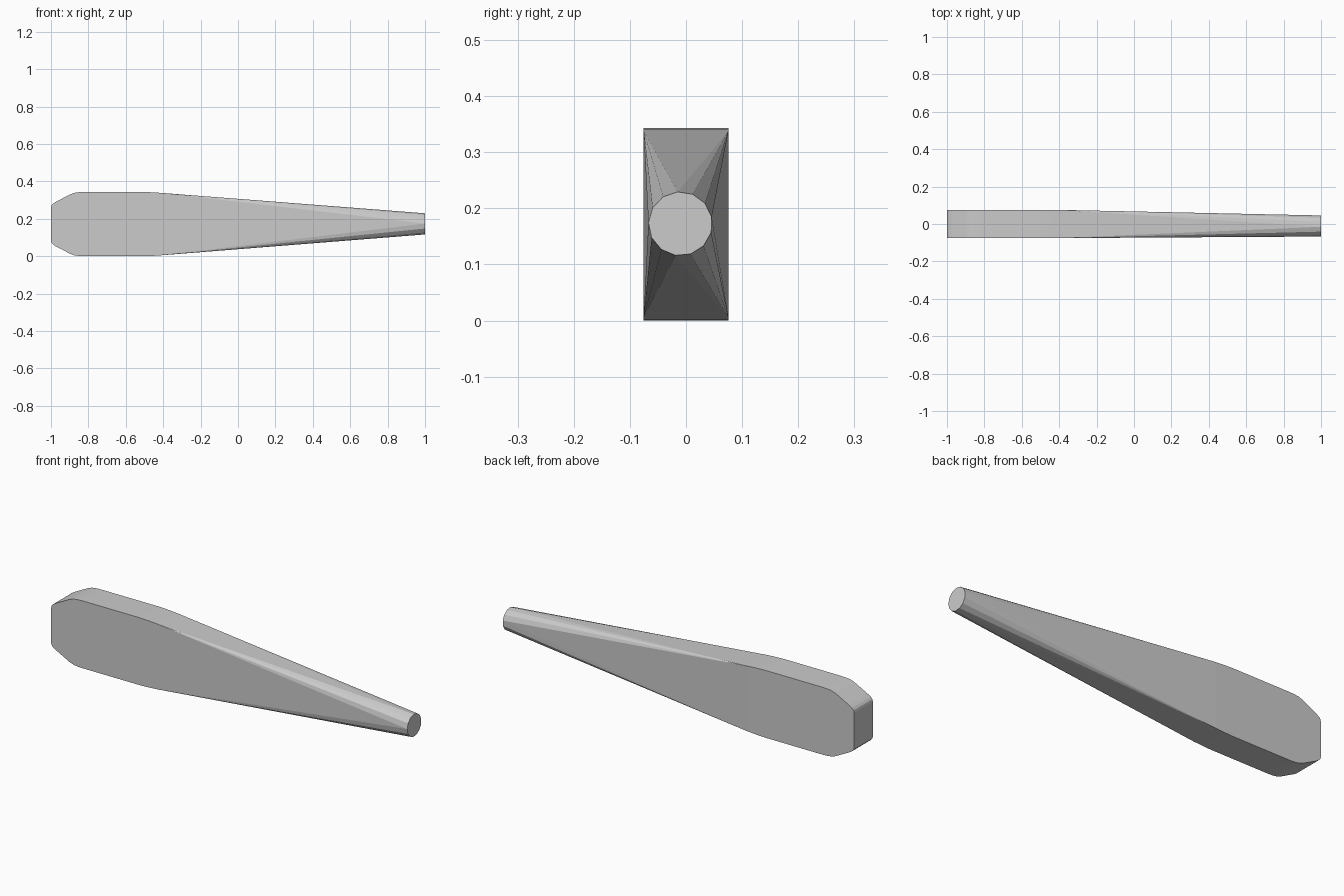
import bpy, bmesh, math

if "Cube" in bpy.data.objects:
    bpy.data.objects.remove(bpy.data.objects["Cube"])

MID_Z, HALF_H, HALF_W = 0.1715, 0.1715, 0.0755

# upper half of the slab outline: x, height above the centre line
outline = [(-1.0, 0.088), (-0.997, 0.100), (-0.988, 0.110), (-0.972, 0.120),
           (-0.895, 0.160), (-0.875, 0.167), (-0.85, 0.1705), (-0.82, HALF_H),
           (-0.50, HALF_H), (-0.45, 0.1695), (-0.40, 0.166)]

bm = bmesh.new()

# wide slab, mirrored in height and width
for x, h in outline:
    for sz in (-1, 1):
        for sy in (-1, 1):
            bm.verts.new((x, sy * HALF_W, MID_Z + sz * h))

# slim 13-sided tip, slightly off centre
SIDES, R = 13, 0.057
for i in range(SIDES):
    a = math.radians(95) + i * math.tau / SIDES
    bm.verts.new((1.0, -0.01 + R * math.cos(a), 0.1725 + R * math.sin(a)))

# skin slab and tip into one tapering solid
bmesh.ops.convex_hull(bm, input=bm.verts)
bmesh.ops.dissolve_limit(bm, angle_limit=math.radians(0.1),
                         verts=bm.verts, edges=bm.edges)
bmesh.ops.recalc_face_normals(bm, faces=bm.faces)

mesh = bpy.data.meshes.new("tapered_paddle")
bm.to_mesh(mesh)
bm.free()
paddle = bpy.data.objects.new("tapered_paddle", mesh)
bpy.context.collection.objects.link(paddle)

grey = bpy.data.materials.new("light grey")
grey.diffuse_color = (0.6, 0.6, 0.6, 1)
grey.use_nodes = True
grey.node_tree.nodes["Principled BSDF"].inputs["Base Color"].default_value = grey.diffuse_color
mesh.materials.append(grey)
